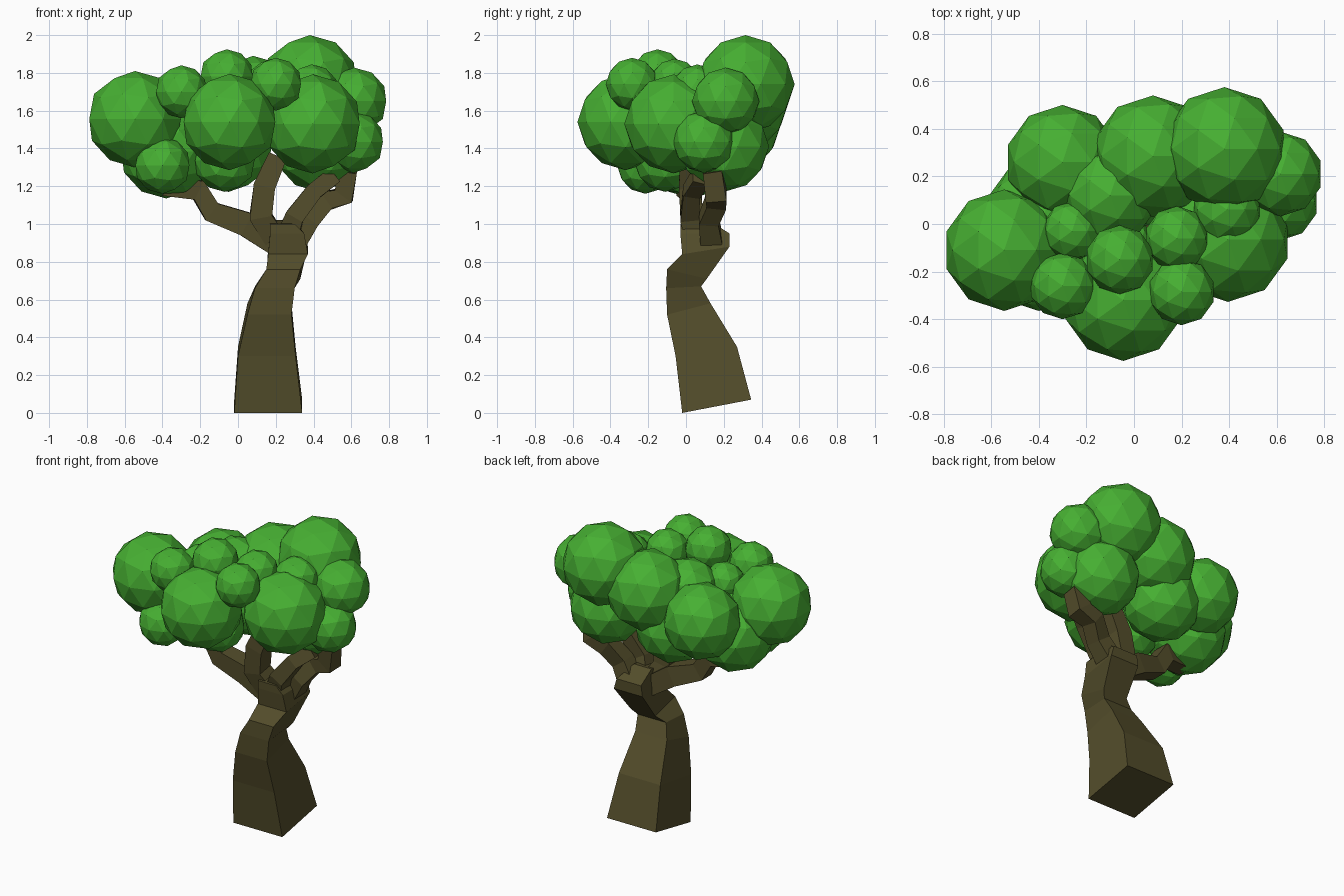
import bpy, bmesh
from mathutils import Vector


def material(name, rgb):
    m = bpy.data.materials.new(name)
    m.diffuse_color = (*rgb, 1)
    return m


bark = material("bark brown", (0.088, 0.075, 0.024))
leaf = material("leaf green", (0.062, 0.43, 0.032))


def finish(name, bm, mat):
    bmesh.ops.recalc_face_normals(bm, faces=bm.faces)
    me = bpy.data.meshes.new(name)
    bm.to_mesh(me)
    bm.free()
    me.materials.append(mat)
    bpy.context.collection.objects.link(bpy.data.objects.new(name, me))


def loft(name, rings, mat):
    """Skin a list of four-cornered rings and cap both ends."""
    bm = bmesh.new()
    vs = [[bm.verts.new(p) for p in ring] for ring in rings]
    for a, b in zip(vs, vs[1:]):
        for i in range(4):
            j = (i + 1) % 4
            bm.faces.new((a[i], a[j], b[j], b[i]))
    bm.faces.new(vs[0])
    bm.faces.new(vs[-1])
    finish(name, bm, mat)


def branch(name, path):
    """Square tube along points (x, y, z, half width)."""
    pts = [Vector(p[:3]) for p in path]
    rings = []
    for i, p in enumerate(pts):
        t = (pts[min(i + 1, len(pts) - 1)] - pts[max(i - 1, 0)]).normalized()
        a = Vector((0, 1, 0))
        a = (a - t * a.dot(t)).normalized()
        b = t.cross(a)
        r = path[i][3]
        rings.append([p + (a * s + b * q) * r
                      for s, q in ((1, 1), (1, -1), (-1, -1), (-1, 1))])
    loft(name, rings, bark)


# Trunk: x range, front edge (y, z), back edge (y, z) of each tilted ring
trunk = [
    (-0.02, 0.34, -0.02, 0.00, 0.345, 0.07),
    (0.00, 0.305, -0.055, 0.30, 0.27, 0.35),
    (0.05, 0.283, -0.10, 0.52, 0.13, 0.58),
    (0.09, 0.30, -0.105, 0.66, 0.08, 0.67),
    (0.15, 0.33, -0.10, 0.76, 0.11, 0.71),
    (0.16, 0.37, -0.02, 0.84, 0.23, 0.88),
    (0.17, 0.35, -0.03, 0.95, 0.23, 0.95),
    (0.17, 0.30, -0.03, 1.00, 0.12, 1.02),
]
loft("trunk", [[(x0, fy, fz), (x1, fy, fz), (x1, by, bz), (x0, by, bz)]
               for x0, x1, fy, fz, by, bz in trunk], bark)

# Branches
branch("left_branch", [(0.22, 0.07, 0.88, 0.06), (0.04, 0.05, 1.0, 0.065),
                       (-0.14, 0.03, 1.065, 0.055), (-0.21, 0.03, 1.18, 0.055),
                       (-0.40, 0.0, 1.20, 0.05)])
branch("middle_branch", [(0.19, 0.06, 0.93, 0.06), (0.12, 0.03, 1.04, 0.06),
                         (0.14, 0.02, 1.2, 0.058), (0.21, 0.02, 1.36, 0.05)])
branch("inner_right_branch", [(0.26, 0.06, 0.93, 0.06), (0.30, 0.02, 1.04, 0.05),
                              (0.40, 0.03, 1.17, 0.045), (0.50, 0.08, 1.25, 0.045)])
branch("outer_right_branch", [(0.29, 0.14, 0.88, 0.06), (0.38, 0.12, 1.02, 0.052),
                              (0.46, 0.16, 1.12, 0.052), (0.56, 0.16, 1.15, 0.055),
                              (0.58, 0.14, 1.28, 0.05)])

# Foliage: faceted balls (x, y, z, radius)
balls = [
    (-0.545, -0.11, 1.555, 0.255), (-0.30, 0.26, 1.52, 0.24),
    (0.08, 0.285, 1.635, 0.255), (0.38, 0.315, 1.74, 0.26),
    (0.395, -0.065, 1.53, 0.262), (0.43, 0.20, 1.41, 0.24),
    (-0.05, 0.20, 1.41, 0.24), (-0.38, 0.03, 1.385, 0.25),
    (-0.045, -0.32, 1.54, 0.255), (-0.30, -0.26, 1.70, 0.14),
    (-0.06, -0.15, 1.78, 0.145), (0.20, -0.285, 1.74, 0.14),
    (0.18, -0.06, 1.74, 0.135), (-0.26, -0.03, 1.66, 0.125),
    (-0.10, 0.12, 1.62, 0.20), (0.39, 0.06, 1.70, 0.145),
    (0.615, 0.21, 1.65, 0.178), (0.61, 0.095, 1.435, 0.165),
    (-0.40, -0.215, 1.31, 0.15), (-0.07, -0.11, 1.335, 0.165),
]
for i, (x, y, z, r) in enumerate(balls):
    bm = bmesh.new()
    bmesh.ops.create_icosphere(bm, subdivisions=2, radius=r)
    bmesh.ops.translate(bm, verts=bm.verts, vec=(x, y, z))
    finish(f"foliage_ball_{i + 1}", bm, leaf)
